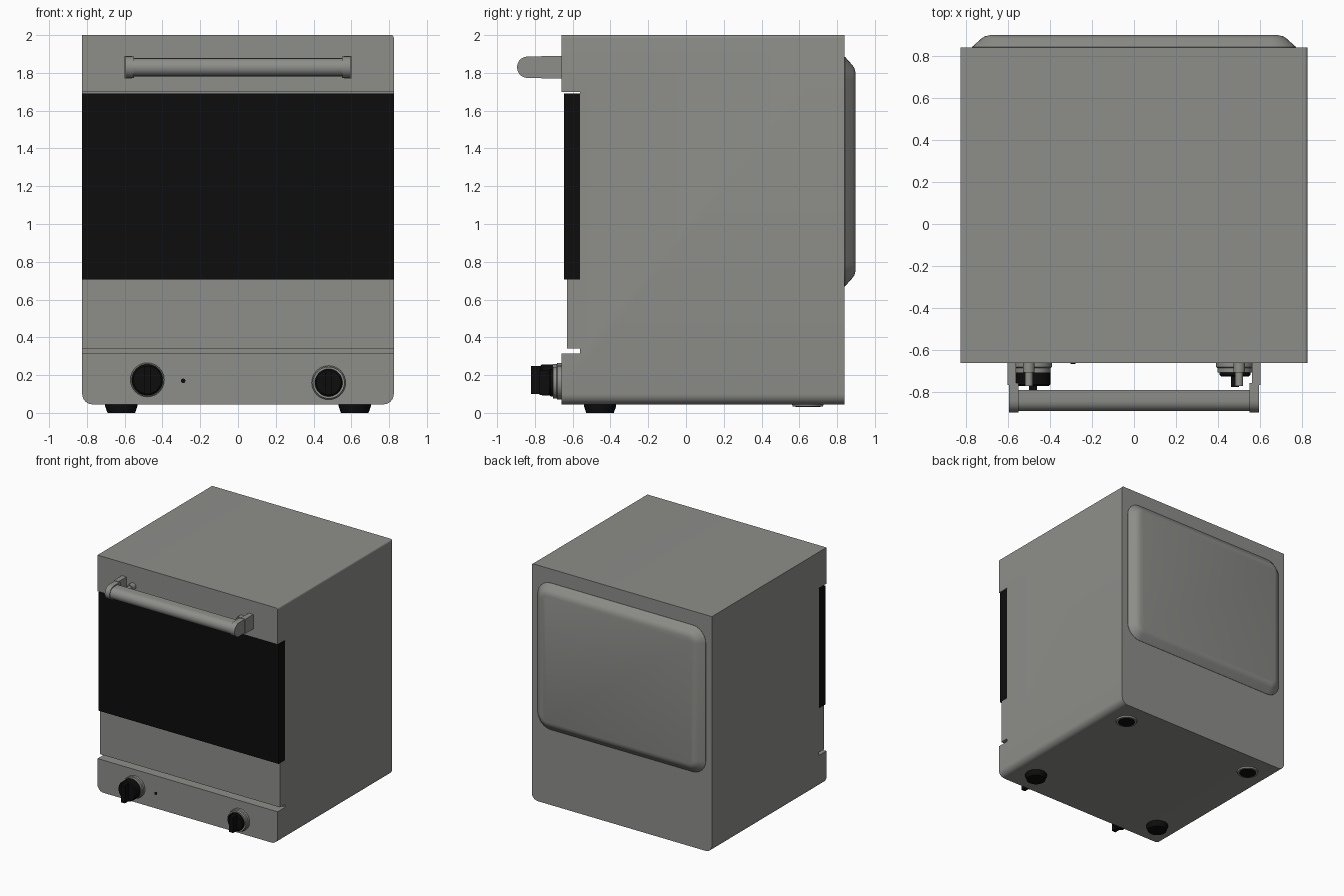
import bpy, bmesh, math
from mathutils import Matrix, Vector

cube = bpy.data.objects.get("Cube")
if cube:
    bpy.data.objects.remove(cube, do_unlink=True)


def material(name, rgb):
    m = bpy.data.materials.new(name)
    m.use_nodes = True
    m.diffuse_color = (*rgb, 1)
    m.node_tree.nodes["Principled BSDF"].inputs["Base Color"].default_value = (*rgb, 1)
    return m


STEEL = material("brushed steel grey", (0.27, 0.27, 0.255))
BLACK = material("black", (0.004, 0.004, 0.004))


def finish(name, bm, mat, smooth=True):
    bmesh.ops.recalc_face_normals(bm, faces=bm.faces)
    me = bpy.data.meshes.new(name)
    bm.to_mesh(me)
    bm.free()
    me.materials.append(mat)
    ob = bpy.data.objects.new(name, me)
    bpy.context.collection.objects.link(ob)
    if smooth:
        bpy.ops.object.select_all(action='DESELECT')
        ob.select_set(True)
        bpy.context.view_layer.objects.active = ob
        bpy.ops.object.shade_smooth_by_angle(angle=math.radians(35))
    return ob


def loft(rings):
    """Skin a list of equal-length closed rings and cap both ends."""
    bm = bmesh.new()
    loops = [[bm.verts.new(p) for p in r] for r in rings]
    for a, b in zip(loops, loops[1:]):
        for i in range(len(a)):
            j = (i + 1) % len(a)
            bm.faces.new((a[i], a[j], b[j], b[i]))
    bm.faces.new(loops[0])
    bm.faces.new(loops[-1])
    return bm


def prism(name, profile, x0, x1, mat):
    """Extrude a (y, z) profile along x."""
    return finish(name, loft([[(x, y, z) for y, z in profile] for x in (x0, x1)]), mat)


def box(name, lo, hi, mat):
    (y0, z0), (y1, z1) = lo[1:], hi[1:]
    return prism(name, [(y0, z0), (y1, z0), (y1, z1), (y0, z1)], lo[0], hi[0], mat)


def turned(name, centre, axis, steps, mat, sides=32):
    """Lathe (offset, radius) steps along the y or z axis."""
    rings = []
    for d, r in steps:
        ring = []
        for i in range(sides):
            a = math.tau * i / sides
            c, s = r * math.cos(a), r * math.sin(a)
            ring.append(Vector(centre) + Vector((c, d, s) if axis == 'y' else (c, s, d)))
        rings.append(ring)
    return finish(name, loft(rings), mat)


def rounded_rect(y, hw, z0, z1, r, n=6):
    pts = []
    corners = [(hw - r, z1 - r), (r - hw, z1 - r), (r - hw, z0 + r), (hw - r, z0 + r)]
    for k, (cx, cz) in enumerate(corners):
        for i in range(n + 1):
            a = math.pi / 2 * (k + i / n)
            pts.append((cx + r * math.cos(a), y, cz + r * math.sin(a)))
    return pts


# Body: stepped side profile, with rounded lengthwise edges
W, BOTTOM = 0.825, 0.045
side = [(0.84, BOTTOM), (-0.66, BOTTOM), (-0.66, 0.315), (-0.56, 0.315),
        (-0.56, 0.34), (-0.63, 0.34), (-0.63, 0.705), (-0.56, 0.705),
        (-0.56, 1.7), (-0.66, 1.7), (-0.66, 2), (0.84, 2)]
bm = loft([[(x, y, z) for y, z in side] for x in (-W, W)])
for level, radius in ((BOTTOM, 0.055), (2, 0.015)):
    edges = [e for e in bm.edges
             if all(abs(v.co.z - level) < 0.001 for v in e.verts)
             and abs(e.verts[0].co.y - e.verts[1].co.y) > 1]
    bmesh.ops.bevel(bm, geom=edges, offset=radius, segments=6, profile=0.5, affect='EDGES')
finish("oven_body", bm, STEEL)

# Door glass
box("door_glass", (-W, -0.645, 0.705), (W, -0.56, 1.69), BLACK)

# Raised rear cover
steps = [(0, 0.835), (0, 0.842), (0.045, 0.882), (0.06, 0.892), (0.085, 0.898)]
finish("rear_cover", loft([rounded_rect(y, 0.77 - i, 0.67 + i, 1.885 - i, 0.12 - i)
                           for i, y in steps]), STEEL)


# Handle: bar, end caps, arms and mounting pegs
def capsule(y_front, y_back, z, r, n=10):
    arc = [(y_front + r - r * math.sin(math.pi * i / n), z - r * math.cos(math.pi * i / n))
           for i in range(n + 1)]
    return arc + [(y_back, z + r), (y_back, z - r)]


prism("handle_bar", capsule(-0.89, -0.79, 1.83, 0.048), -0.56, 0.56, STEEL)
for s, label in ((-1, "right"), (1, "left")):
    prism(f"handle_cap_{label}", capsule(-0.895, -0.755, 1.83, 0.057),
          s * 0.55, s * 0.595, STEEL)
    box(f"handle_arm_{label}", (s * 0.56, -0.765, 1.77), (s * 0.602, -0.655, 1.89), STEEL)
    turned(f"handle_peg_{label}", (s * 0.5, -0.655, 1.83), 'y',
           [(0, 0.028), (-0.05, 0.028), (-0.05, 0.019), (-0.115, 0.019)], STEEL, 16)

# Control knobs: steel collar, black dial and grip
for label, x, z, r, depth in (("right", -0.48, 0.175, 0.082, 0.11),
                              ("left", 0.48, 0.16, 0.073, 0.065)):
    turned(f"knob_collar_{label}", (x, -0.655, z), 'y',
           [(0, 0.09), (-0.025, 0.09), (-0.03, 0.084), (-0.05, 0.084)], STEEL)
    turned(f"knob_dial_{label}", (x, -0.66, z), 'y',
           [(-0.03, r), (0.008 - depth, r), (-depth, r - 0.008)], BLACK)
    box(f"knob_grip_{label}", (x - 0.018, -0.71 - depth, z - r + 0.008),
        (x + 0.018, -0.65 - depth, z + r - 0.008), BLACK)

# Indicator lamp
turned("indicator", (-0.29, -0.655, 0.17), 'y', [(0, 0.012), (-0.01, 0.012)], BLACK, 12)

# Feet: tall black ones in front, shallow steel rings with black pads behind
for s, label in ((-1, "right"), (1, "left")):
    turned(f"front_foot_{label}", (s * 0.618, -0.455, 0), 'z',
           [(0, 0.073), (0.035, 0.085), (0.05, 0.085)], BLACK)
    turned(f"rear_foot_ring_{label}", (s * 0.618, 0.645, 0), 'z',
           [(0.033, 0.08), (0.05, 0.085)], STEEL)
    turned(f"rear_foot_pad_{label}", (s * 0.618, 0.645, 0), 'z',
           [(0.031, 0.066), (0.04, 0.066)], BLACK)
